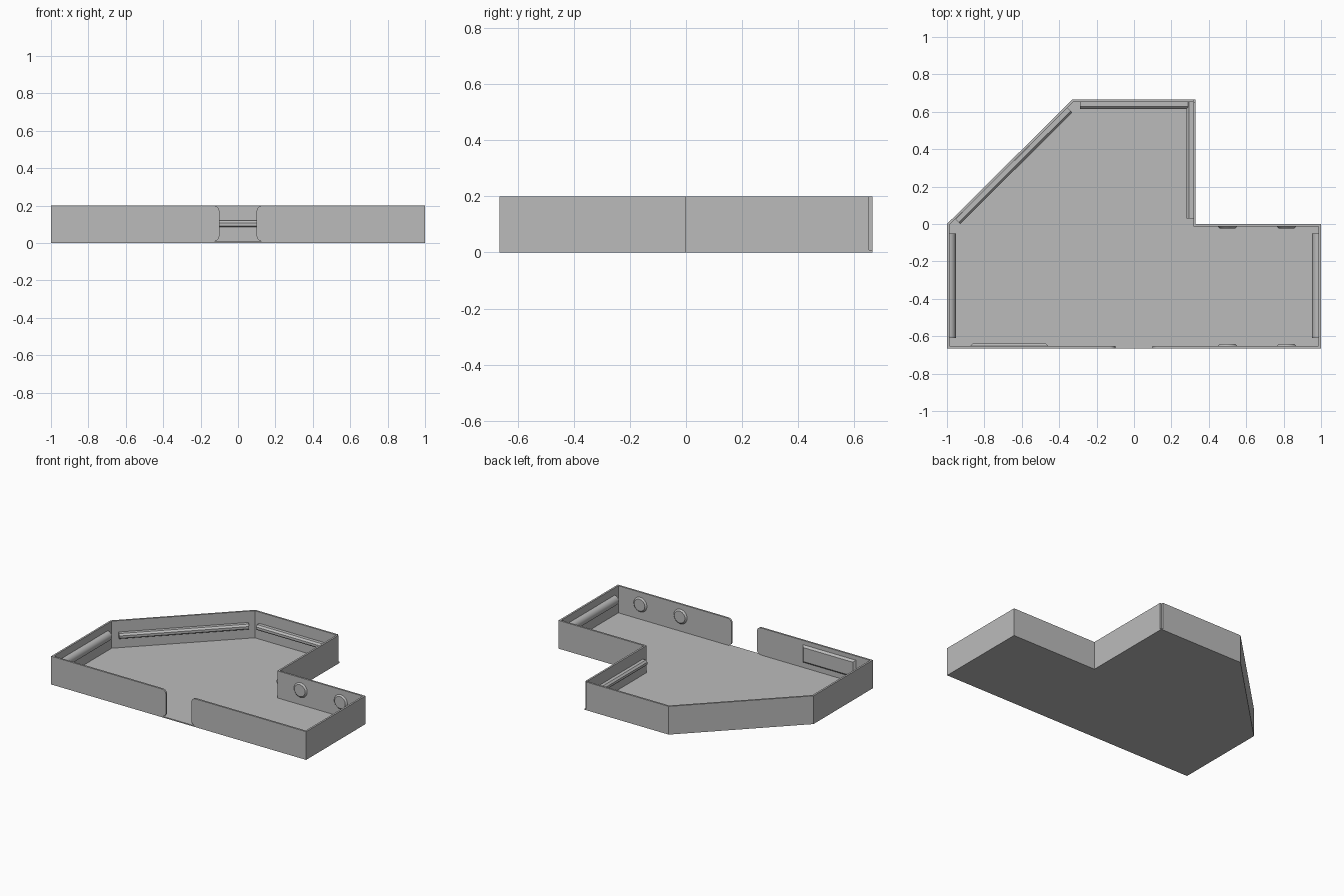
import bpy, bmesh, math
from mathutils import Vector, Matrix

cube = bpy.data.objects.get("Cube")
if cube:
    bpy.data.objects.remove(cube, do_unlink=True)

WALL, FLOOR, TOP = 0.013, 0.008, 0.2
FRONT, BACK = -0.665, 0.665

grey = bpy.data.materials.new("plain grey")
grey.use_nodes = True
grey.diffuse_color = (0.5, 0.5, 0.5, 1)
grey.node_tree.nodes["Principled BSDF"].inputs["Base Color"].default_value = (0.5, 0.5, 0.5, 1)


def add_object(name, bm, smooth=False):
    bmesh.ops.recalc_face_normals(bm, faces=bm.faces[:])
    mesh = bpy.data.meshes.new(name)
    bm.to_mesh(mesh)
    bm.free()
    mesh.materials.append(grey)
    obj = bpy.data.objects.new(name, mesh)
    bpy.context.scene.collection.objects.link(obj)
    if smooth:
        bpy.ops.object.select_all(action="DESELECT")
        obj.select_set(True)
        bpy.context.view_layer.objects.active = obj
        bpy.ops.object.shade_smooth_by_angle(angle=math.radians(35))
    return obj


def extrude(name, points, direction, smooth=False):
    """Close a 3D outline and push it along a direction."""
    bm = bmesh.new()
    face = bm.faces.new([bm.verts.new(p) for p in points])
    new = bmesh.ops.extrude_face_region(bm, geom=[face])["geom"]
    verts = [v for v in new if isinstance(v, bmesh.types.BMVert)]
    bmesh.ops.translate(bm, verts=verts, vec=direction)
    return add_object(name, bm, smooth)


def arc(cx, cy, r, start, end, steps=8):
    angles = [math.radians(start + (end - start) * i / steps) for i in range(steps + 1)]
    return [(cx + r * math.cos(a), cy + r * math.sin(a)) for a in angles]


# Floor plate
outline = [Vector(p) for p in [(-1, FRONT), (1, FRONT), (1, 0), (0.33, 0),
                               (0.33, BACK), (-0.33, BACK), (-1, 0)]]
extrude("floor", [(p.x, p.y, 0) for p in outline], (0, 0, FLOOR))


# Mitred side and back walls
def inset(i):
    p = outline[i]
    a = (p - outline[i - 1]).normalized()
    b = (outline[(i + 1) % len(outline)] - p).normalized()
    na, nb = Vector((-a.y, a.x)), Vector((-b.y, b.x))
    return p + (na + nb) * WALL / (1 + na.dot(nb))


wall_names = ["left_end_wall", "left_rear_wall", "left_step_wall",
              "back_wall", "diagonal_wall", "right_end_wall"]
for i, name in enumerate(wall_names, 1):
    j = (i + 1) % len(outline)
    corners = [outline[i], outline[j], inset(j), inset(i)]
    if name == "back_wall":
        corners[0] = Vector((0.33 - WALL, BACK))
    if name == "left_step_wall":
        corners[1] = Vector((0.33, BACK - WALL))
    extrude(name, [(p.x, p.y, FLOOR) for p in corners], (0, 0, TOP - FLOOR))

# Front walls with rounded corners beside the doorway
for side, name in ((1, "left_front_wall"), (-1, "right_front_wall")):
    r = 0.03
    profile = [(1, TOP)] + arc(0.1 + r, TOP - r, r, 90, 180)
    profile += arc(0.1 + r, FLOOR + r, r, 180, 270) + [(1, FLOOR)]
    extrude(name, [(side * x, FRONT, z) for x, z in profile], (0, WALL, 0), True)


# Rails: a cross-section (distance from wall, height) run along a wall
def rail(name, start, end, section, smooth=False):
    a, b = Vector(start).to_3d(), Vector(end).to_3d()
    run = b - a
    inward = Vector((-run.y, run.x, 0)).normalized()
    points = [a + inward * d + Vector((0, 0, z)) for d, z in section]
    extrude(name, points, run, smooth)


ledge = [(0, 0.085), (0.03, 0.085), (0.036, 0.092), (0.036, 0.108),
         (0.024, 0.12), (0, 0.12)]
round_bar = arc(0, 0.115, 0.034, -90, 90, 14)
rail("left_end_bar", (1 - WALL, -0.61), (1 - WALL, -0.05), round_bar, True)
rail("right_end_bar", (WALL - 1, -0.05), (WALL - 1, -0.61), round_bar, True)
rail("left_step_rail", (0.33 - WALL, 0.03), (0.33 - WALL, BACK - WALL), ledge)
rail("back_rail", (0.29, BACK - WALL), (-0.29, BACK - WALL), ledge)
rail("diagonal_rail", (-0.355, 0.622), (-0.955, 0.025), ledge)

# Round buttons on the facing inner walls
for y, facing, label in ((-WALL, -1, "rear"), (FRONT + WALL, 1, "front")):
    for x, place in ((0.5, "inner"), (0.815, "outer")):
        bm = bmesh.new()
        bmesh.ops.create_cone(bm, cap_ends=True, segments=32, radius1=0.052,
                              radius2=0.042, depth=0.01,
                              matrix=Matrix.Translation((x, y + facing * 0.005, 0.112))
                              @ Matrix.Rotation(-facing * math.pi / 2, 4, "X"))
        add_object(f"{label}_{place}_button", bm, True)

# Bevelled panel inside the front wall
bm = bmesh.new()
low = FRONT + WALL
rings = []
for y, e in ((low, 0), (low + 0.013, 0.013)):
    rings.append([bm.verts.new(p) for p in [
        (-0.875 + e, y, 0.045 + e), (-0.46 - e, y, 0.045 + e),
        (-0.46 - e, y, 0.17 - e), (-0.875 + e, y, 0.17 - e)]])
for ring in rings:
    bm.faces.new(ring)
for i in range(4):
    j = (i + 1) % 4
    bm.faces.new([rings[0][i], rings[0][j], rings[1][j], rings[1][i]])
add_object("front_wall_panel", bm)
